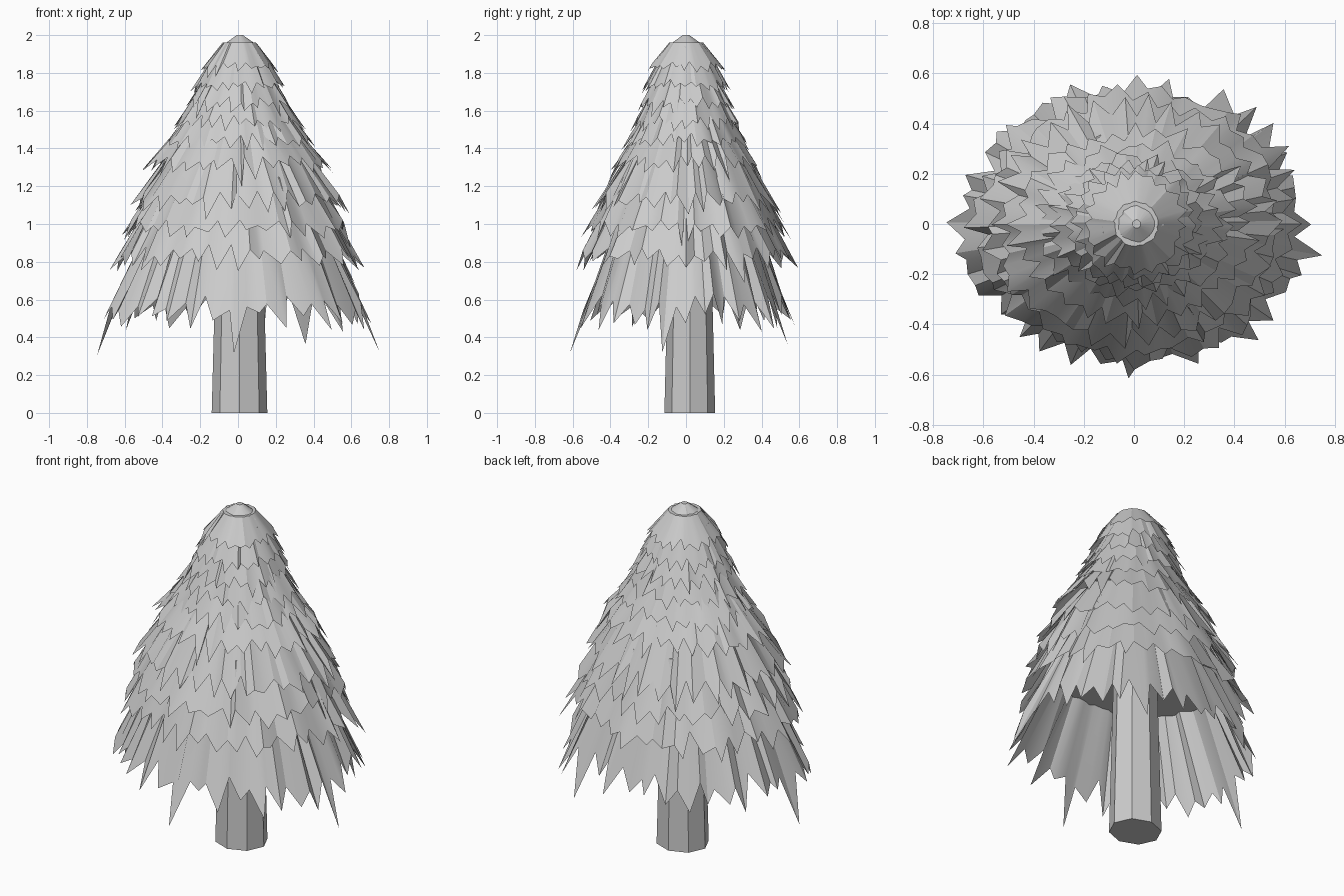
import bpy, bmesh, math, random

if "Cube" in bpy.data.objects:
    bpy.data.objects.remove(bpy.data.objects["Cube"])

random.seed(11)


def make_object(name, bm, angle):
    bmesh.ops.recalc_face_normals(bm, faces=bm.faces)
    mesh = bpy.data.meshes.new(name)
    bm.to_mesh(mesh)
    bm.free()
    ob = bpy.data.objects.new(name, mesh)
    bpy.context.collection.objects.link(ob)
    bpy.ops.object.select_all(action='DESELECT')
    ob.select_set(True)
    bpy.context.view_layer.objects.active = ob
    bpy.ops.object.shade_smooth_by_angle(angle=math.radians(angle))
    return ob


# Trunk: tapered eight-sided post
def trunk():
    bm = bmesh.new()
    bmesh.ops.create_cone(bm, cap_ends=True, segments=8,
                          radius1=0.143, radius2=0.115, depth=1.1)
    for v in bm.verts:
        v.co.x = v.co.x * 1.03 + 0.008
        v.co.y = v.co.y * 0.94 + 0.02
        v.co.z += 0.55
    make_object("trunk", bm, 40)


# Foliage tier: elliptical skirt with a zigzag hem, pleats and a closed top
def tier(name, z_top, top, z_tip, rx, ry, teeth, pleat, dx):
    bm = bmesh.new()
    upper, lower = [], []
    n = teeth * 2
    for i in range(n):
        a = 2 * math.pi * (i + random.uniform(-0.35, 0.35)) / n
        is_tip = i % 2 == 0
        t = random.uniform(0.86, 1.06) if is_tip else random.uniform(0.66, 0.84)
        if is_tip and random.random() < 0.08:
            t += 0.25                                  # stray long tooth
        radial = min(top + (1 - top) * t, 1.04)
        radial *= 1 + random.uniform(-pleat, pleat)
        z = z_top + (z_tip - z_top) * t
        c, s = math.cos(a), math.sin(a)
        k = top * (1 + random.uniform(-pleat, pleat))
        upper.append(bm.verts.new((dx + rx * k * c, ry * k * s, z_top)))
        lower.append(bm.verts.new((dx + rx * radial * c, ry * radial * s, z)))
    for i in range(n):
        j = (i + 1) % n
        bm.faces.new((upper[i], lower[i], lower[j], upper[j]))
    bm.faces.new(upper)
    make_object(name, bm, 25)


trunk()

# top height, top radius factor, tip height, tip radius x, tip radius y, teeth
tiers = [
    (0.97, 0.66, 0.46, 0.715, 0.580, 36),
    (1.13, 0.68, 0.77, 0.655, 0.570, 36),
    (1.25, 0.68, 0.93, 0.605, 0.535, 34),
    (1.40, 0.60, 1.07, 0.570, 0.490, 34),
    (1.54, 0.56, 1.28, 0.500, 0.395, 32),
    (1.64, 0.56, 1.40, 0.405, 0.330, 30),
    (1.73, 0.56, 1.50, 0.345, 0.290, 28),
    (1.82, 0.52, 1.60, 0.295, 0.262, 26),
    (1.90, 0.52, 1.70, 0.250, 0.238, 24),
    (1.96, 0.42, 1.81, 0.208, 0.208, 20),
    (2.00, 0.16, 1.935, 0.105, 0.105, 12),
]
for i, (zt, k, zh, rx, ry, n) in enumerate(tiers):
    tier(f"foliage_tier_{i + 1}", zt, k, zh, rx, ry, n, 0.05, 0.001 * i)
